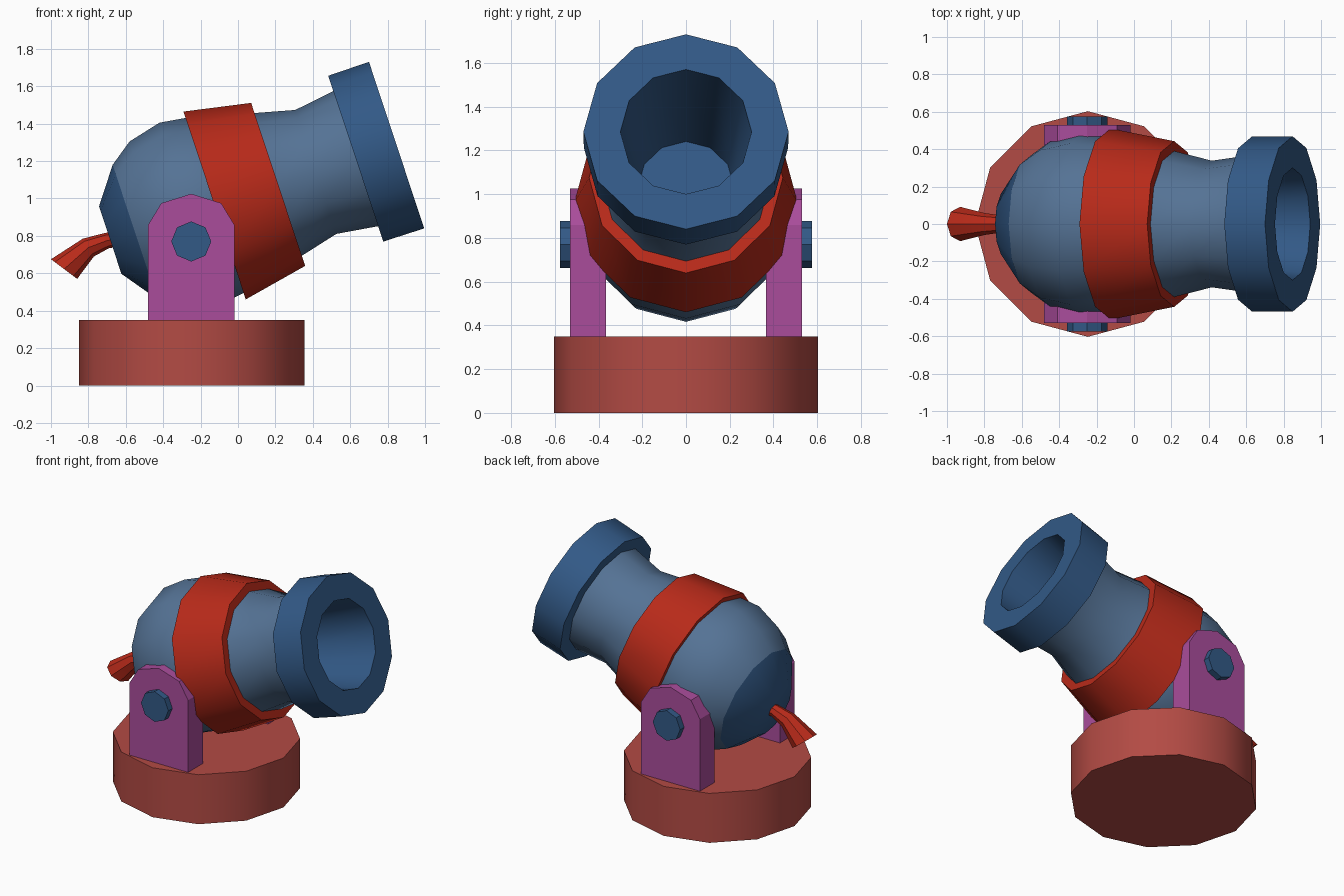
import bpy, bmesh, math
from mathutils import Vector

if "Cube" in bpy.data.objects:
    bpy.data.objects.remove(bpy.data.objects["Cube"])


def material(name, rgb):
    m = bpy.data.materials.new(name)
    m.diffuse_color = (*rgb, 1)
    m.use_nodes = True
    m.node_tree.nodes["Principled BSDF"].inputs["Base Color"].default_value = m.diffuse_color
    return m


STEEL = material("steel", (0.09, 0.17, 0.30))
BLUE = material("blue", (0.032, 0.10, 0.24))
RED = material("red", (0.48, 0.023, 0.01))
BRICK = material("brick", (0.45, 0.07, 0.058))
PURPLE = material("purple", (0.40, 0.073, 0.33))


def ring(center, up, side, n):
    """n points around center; 'up' and 'side' carry the radii."""
    return [center + up * math.cos(2 * math.pi * i / n) + side * math.sin(2 * math.pi * i / n)
            for i in range(n)]


def loft(name, rings, mat, caps=(True, True), closed=False, angle=35):
    """Skin a list of equal-sized point rings."""
    bm = bmesh.new()
    rows = [[bm.verts.new(p) for p in r] for r in rings]
    n = len(rows[0])
    pairs = list(zip(rows, rows[1:])) + ([(rows[-1], rows[0])] if closed else [])
    for a, b in pairs:
        for i in range(n):
            j = (i + 1) % n
            bm.faces.new((a[i], a[j], b[j], b[i]))
    if caps[0]:
        bm.faces.new(rows[0])
    if caps[1]:
        bm.faces.new(rows[-1])
    bmesh.ops.recalc_face_normals(bm, faces=bm.faces)
    me = bpy.data.meshes.new(name)
    bm.to_mesh(me)
    bm.free()
    me.materials.append(mat)
    ob = bpy.data.objects.new(name, me)
    bpy.context.collection.objects.link(ob)
    bpy.ops.object.select_all(action='DESELECT')
    ob.select_set(True)
    bpy.context.view_layer.objects.active = ob
    bpy.ops.object.shade_smooth_by_angle(angle=math.radians(angle))
    return ob


# Tilted barrel frame
TILT = math.radians(18.35)
O = Vector((-0.125, 0, 0.9625))
U = Vector((math.cos(TILT), 0, math.sin(TILT)))
N = Vector((-math.sin(TILT), 0, math.cos(TILT)))
Y = Vector((0, 1, 0))


def turned(name, profile, mat, squash=1.0, **kw):
    """12-sided turned part; profile holds (distance along barrel, radius)."""
    return loft(name, [ring(O + U * t, N * r, Y * r * squash, 12) for t, r in profile], mat, **kw)


# Barrel, rear cap, hoop and muzzle
turned("barrel", [(-0.449, 0.378), (-0.324, 0.468), (-0.14, 0.513), (0, 0.493), (0.354, 0.403),
                  (0.57, 0.349), (0.80, 0.381)], STEEL, 0.97, caps=(False, False))
turned("rear_cap", [(-0.588, 0.19), (-0.449, 0.378)], BLUE, 0.97, caps=(True, False), angle=40)
turned("barrel_hoop", [(0, 0.47), (0, 0.529), (0.358, 0.459), (0.358, 0.385)], RED, 0.965,
       caps=(False, False), closed=True)
turned("muzzle", [(0.795, 0.34), (0.795, 0.467), (1.025, 0.469), (1.025, 0.30), (0.22, 0.22)],
       BLUE, caps=(False, True))

# Fuse: centre x, z, radius, cross-section lean
fuse = [(-0.93, 0.6225, 0.0875, (-0.8, 0.6)), (-0.80, 0.7375, 0.056, (-0.53, 0.85)),
        (-0.70, 0.775, 0.042, (-0.24, 0.97)), (-0.60, 0.79, 0.042, (-0.1, 0.99))]
loft("fuse", [ring(Vector((x, 0, z)), Vector((a, 0, b)) * r, Y * r * 1.05, 8)
              for x, z, r, (a, b) in fuse], RED)

# Round base
X = Vector((1, 0, 0))
loft("base", [ring(Vector((-0.247, 0, z)), X * 0.603, Y * 0.603, 12) for z in (0, 0.35)], BRICK)

# Side brackets
plate = [(-0.48, 0.34), (-0.48, 0.86), (-0.41, 0.975), (-0.25, 1.025),
         (-0.09, 0.975), (-0.02, 0.86), (-0.02, 0.34)]
for side, s in (("front", -1), ("back", 1)):
    loft(side + "_bracket", [[Vector((x, s * y, z)) for x, z in plate] for y in (0.365, 0.53)],
         PURPLE, angle=25)
    # Pivot pins
    loft(side + "_pin", [ring(Vector((-0.25, s * y, 0.77)), Vector((0, 0, 0.107)), X * 0.107, 8)
                         for y in (0.36, 0.575)], BLUE)
